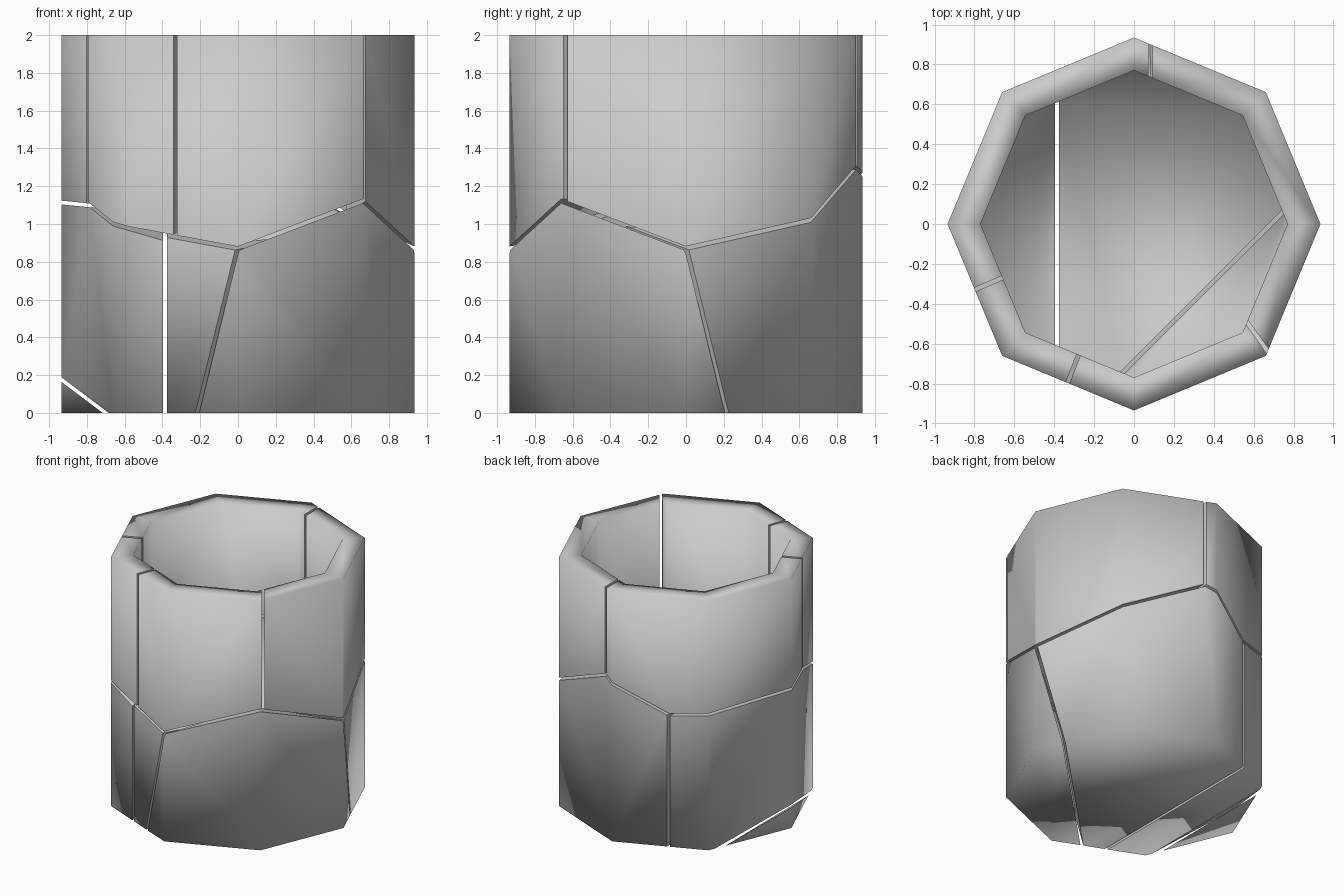
import bpy, bmesh
from math import cos, sin, pi
from mathutils import Vector

if "Cube" in bpy.data.objects:
    bpy.data.objects.remove(bpy.data.objects["Cube"])

OUTER, INNER, FLOOR, GAP = 0.935, 0.77, 0.17, 0.02


def ring(bm, r, z):
    return [bm.verts.new((r * cos(i * pi / 4), r * sin(i * pi / 4), z)) for i in range(8)]


def make_cup(height):
    """Octagonal cup with a thick wall and floor."""
    bm = bmesh.new()
    loops = [ring(bm, OUTER, 0), ring(bm, OUTER, height),
             ring(bm, INNER, height), ring(bm, INNER, FLOOR)]
    for a, b in zip(loops, loops[1:]):
        for i in range(8):
            j = (i + 1) % 8
            bm.faces.new((a[i], a[j], b[j], b[i]))
    bm.faces.new(loops[0][::-1])
    bm.faces.new(loops[-1])
    return bm


def slope(a, b, c):
    """Crack surface z = a + b*x + c*y, positive side above."""
    return Vector((0, 0, a)), Vector((-b, -c, 1)).normalized()


def upright(x, y, dx, dy):
    """Upright crack through (x, y) running along (dx, dy)."""
    return Vector((x, y, 0)), Vector((dy, -dx, 0)).normalized()


def shard(name, height, cuts):
    """Keep the part of the cup on the wanted side of every crack."""
    bm = make_cup(height)
    cap = bm.faces.layers.int.new("cap")
    for (co, no), side in cuts:
        n = no * side
        bmesh.ops.bisect_plane(bm, geom=bm.verts[:] + bm.edges[:] + bm.faces[:], dist=1e-5,
                               plane_co=co + n * GAP / 2, plane_no=n, clear_inner=True)
        rim = [e for e in bm.edges if e.is_boundary]
        for f in bmesh.ops.holes_fill(bm, edges=rim, sides=0)["faces"]:
            f[cap] = 1
    bmesh.ops.recalc_face_normals(bm, faces=bm.faces[:])
    # smooth skin, crisp crack edges
    for f in bm.faces:
        f.smooth = True
    for e in bm.edges:
        e.smooth = not any(f[cap] for f in e.link_faces)
    mesh = bpy.data.meshes.new(name)
    bm.to_mesh(mesh)
    bm.free()
    bpy.context.collection.objects.link(bpy.data.objects.new(name, mesh))


# Upright cracks in the upper half
front_left = upright(-0.33, -0.79, 0.05, 0.13)
front_right = upright(0.672, -0.64, -0.1, 0.14)
back = upright(0.082, 0.9, 0, 1)
left = upright(-0.8, -0.33, 0.14, 0.06)
# Cracks in the lower half
diagonal = (Vector((0.63, 0, 0)), Vector((1, -1, -0.345)).normalized())
base_left = upright(-0.387, 0, 0, 1)
chip = slope(-0.525, -0.75, 0)
# Jagged seam between the halves
seam_front = slope(0.87, 0.38, 0)
seam_right = slope(0.87, 0, -0.38)
seam_back_right = slope(1.31, -0.47, 0.031)
seam_back = slope(1.215, 0.503, 0.05)
seam_left = slope(1.02, -0.1, 0)
seam_front_left = slope(1.048, -0.183, 0.256)
seam_mid = slope(1.15, -0.06, 0.3)

# Upper shards
shard("upper_front_shard", 2, [(front_left, 1), (front_right, -1), (seam_front, 1), (seam_mid, 1)])
shard("upper_right_shard", 2, [(front_right, 1), (back, 1), (seam_right, 1), (seam_back_right, 1)])
shard("upper_back_shard", 2, [(back, -1), (left, -1), (seam_back, 1), (seam_left, 1)])
shard("upper_left_shard", 2, [(left, 1), (front_left, -1), (seam_front_left, 1), (seam_mid, 1)])

# Lower shards
shard("lower_right_shard", 1.2, [(diagonal, 1), (seam_front, -1), (seam_right, -1)])
shard("lower_middle_shard", 1.3, [(base_left, 1), (diagonal, -1), (seam_back_right, -1),
                                  (seam_back, -1), (seam_mid, -1)])
shard("lower_left_shard", 1.3, [(base_left, -1), (seam_left, -1), (seam_front_left, -1), (chip, 1)])
shard("corner_chip", 1.3, [(base_left, -1), (chip, -1)])
